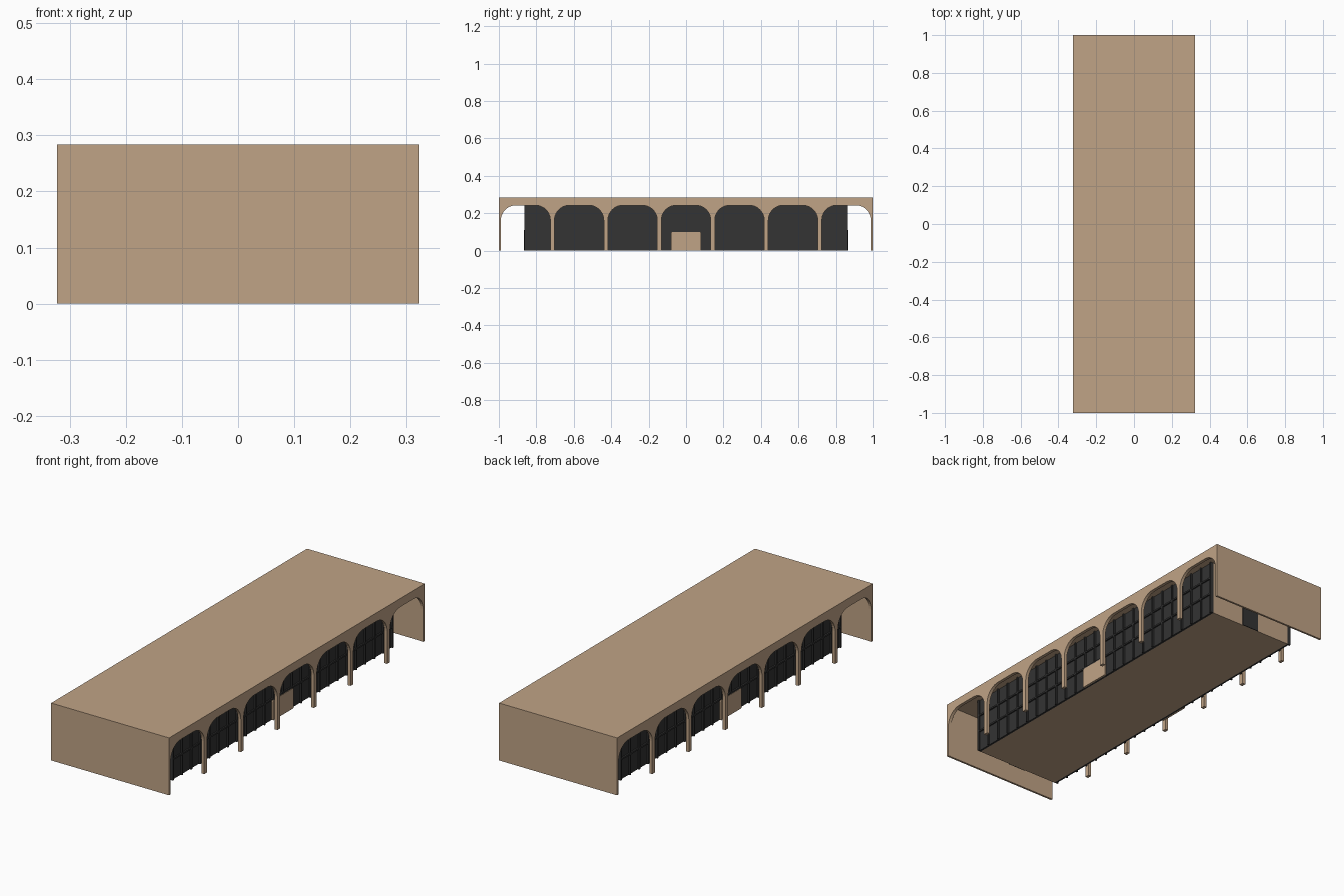
import bpy, bmesh, math

if "Cube" in bpy.data.objects:
    bpy.data.objects.remove(bpy.data.objects["Cube"])

W, L, H = 0.323, 1.0, 0.284      # half width, half length, height
D = 0.016                        # arcade depth
RX, RY = 0.24, 0.863             # half size of the inner room
CEIL = 0.274


def material(name, rgb):
    m = bpy.data.materials.new(name)
    m.diffuse_color = (*rgb, 1)
    m.use_nodes = True
    m.node_tree.nodes["Principled BSDF"].inputs["Base Color"].default_value = m.diffuse_color
    return m


tan = material("tan_stone", (0.53, 0.37, 0.24))
dark = material("dark_glass", (0.033, 0.033, 0.033))


def finish(name, bm, mat):
    bmesh.ops.recalc_face_normals(bm, faces=bm.faces)
    me = bpy.data.meshes.new(name)
    bm.to_mesh(me)
    bm.free()
    me.materials.append(mat)
    ob = bpy.data.objects.new(name, me)
    bpy.context.collection.objects.link(ob)
    return ob


def add_box(bm, x0, x1, y0, y1, z0, z1):
    vs = bmesh.ops.create_cube(bm, size=1)["verts"]
    for v in vs:
        v.co.x = x1 if v.co.x > 0 else x0
        v.co.y = y1 if v.co.y > 0 else y0
        v.co.z = z1 if v.co.z > 0 else z0


def box(name, mat, *b):
    bm = bmesh.new()
    add_box(bm, *b)
    return finish(name, bm, mat)


def extrude_yz(name, mat, pts, x0, x1):
    bm = bmesh.new()
    f = bm.faces.new([bm.verts.new((x0, y, z)) for y, z in pts])
    r = bmesh.ops.extrude_face_region(bm, geom=[f])
    for v in r["geom"]:
        if isinstance(v, bmesh.types.BMVert):
            v.co.x = x1
    return finish(name, bm, mat)


def arch(y0, y1, top, r, n=10):
    """Outline of an opening with rounded top corners, left to right."""
    pts = [(y0, 0)]
    for c, a0 in ((y0 + r, math.pi), (y1 - r, math.pi / 2)):
        for i in range(n + 1):
            a = a0 - i * math.pi / 2 / n
            pts.append((c + r * math.cos(a), top - r + r * math.sin(a)))
    return pts + [(y1, 0)]


# Arcade outline: seven bays
bay = 2 * L / 7
outline = [(-L, 0)]
for i in range(7):
    y0 = -L + i * bay
    outline += arch(y0 + 0.011, y0 + bay - 0.011, 0.242, 0.08)
outline += [(L, 0), (L, H), (-L, H)]

for s, side in ((1, "right"), (-1, "left")):
    extrude_yz(side + "_arcade", tan, outline, s * (W - D), s * W)

    # Glazed wall with protruding mullions and rails
    box(side + "_glazing", dark, *sorted((s * (RX - 0.01), s * RX)), -RY, RY, 0, CEIL)
    bm = bmesh.new()
    x0, x1 = sorted((s * RX, s * (RX + 0.008)))
    n = 24
    for i in range(n + 1):
        y = -RY + 0.004 + i * (2 * RY - 0.008) / n
        z = 0.1 if abs(y) < 0.08 else 0
        add_box(bm, x0, x1, y - 0.004, y + 0.004, z, CEIL)
    for z in (0.104, 0.19):
        add_box(bm, x0, x1 - s * 0.001 if s > 0 else x1, -RY, RY, z - 0.004, z + 0.004)
    finish(side + "_mullions", bm, dark)

    # Entrance panel in the middle of the glazing
    extrude_yz(side + "_entrance", tan, arch(-0.08, 0.08, 0.1, 0.008, 4),
               s * RX, s * (RX + 0.009))

for s, end in ((-1, "front"), (1, "back")):
    # Outer end wall, inner room end wall and its door
    box(end + "_end_wall", tan, -W + D, W - D, *sorted((s * (L - 0.01), s * L)), 0, H)
    box(end + "_room_wall", tan, -RX + 0.01, RX - 0.01,
        *sorted((s * (RY - 0.01), s * RY)), 0, CEIL)
    box(end + "_door", dark, -0.045, 0.05, *sorted((s * RY, s * (RY + 0.004))), 0, 0.11)

# Roof slab and floor
box("roof", tan, -W + D, W - D, -L + 0.01, L - 0.01, CEIL, H)
box("floor", tan, -RX + 0.01, RX - 0.01, -RY + 0.01, RY - 0.01, 0, 0.008)
